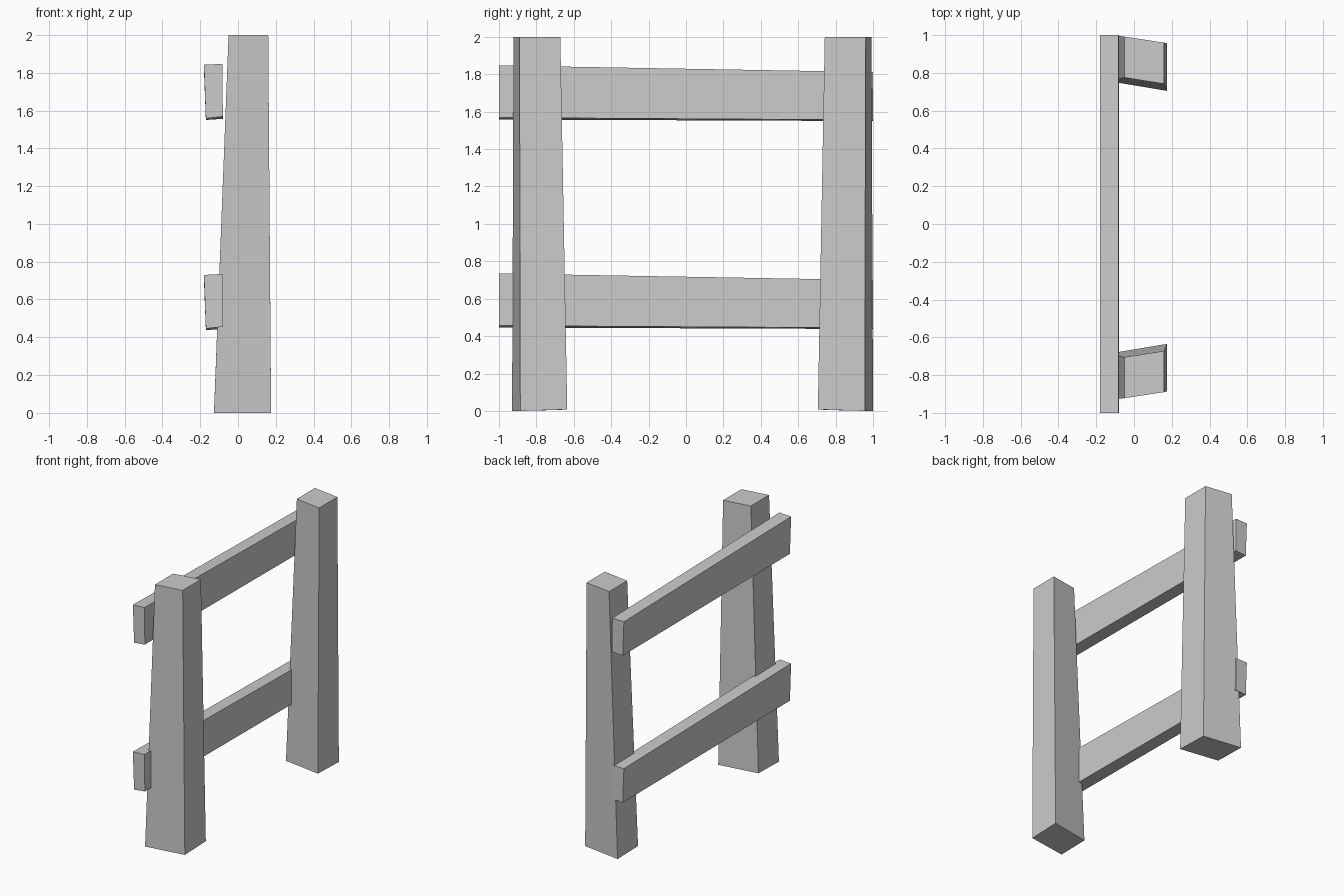
import bpy, bmesh

if "Cube" in bpy.data.objects:
    bpy.data.objects.remove(bpy.data.objects["Cube"])


def loft(name, ring_a, ring_b):
    """Closed solid between two four-cornered end sections."""
    bm = bmesh.new()
    a = [bm.verts.new(p) for p in ring_a]
    b = [bm.verts.new(p) for p in ring_b]
    bm.faces.new(a)
    bm.faces.new(b)
    for i in range(4):
        j = (i + 1) % 4
        bm.faces.new((a[i], a[j], b[j], b[i]))
    bmesh.ops.recalc_face_normals(bm, faces=bm.faces)
    mesh = bpy.data.meshes.new(name)
    bm.to_mesh(mesh)
    bm.free()
    obj = bpy.data.objects.new(name, mesh)
    bpy.context.collection.objects.link(obj)
    return obj


# Tapered posts: the back one mirrors the front one about y = 0.035
foot = [(-0.127, -0.93, 0), (0.175, -0.886, 0), (0.175, -0.635, 0.008), (-0.127, -0.685, 0.005)]
head = [(-0.05, -0.922, 2), (0.16, -0.89, 2), (0.16, -0.672, 2), (-0.05, -0.705, 2)]


def flip(ring):
    return [(x, 0.07 - y, z) for x, y, z in ring]


loft("front_post", foot, head)
loft("back_post", flip(foot), flip(head))

# Slightly skewed rails, heights measured from the upper rail
near = [(-0.18, 1.842), (-0.083, 1.847), (-0.08, 1.568), (-0.17, 1.558)]
far = [(-0.18, 1.81), (-0.083, 1.812), (-0.08, 1.556), (-0.17, 1.55)]
for name, drop in (("upper_rail", 0), ("lower_rail", 1.112)):
    loft(name,
         [(x, -1, z - drop) for x, z in near],
         [(x, 1, z - drop) for x, z in far])
